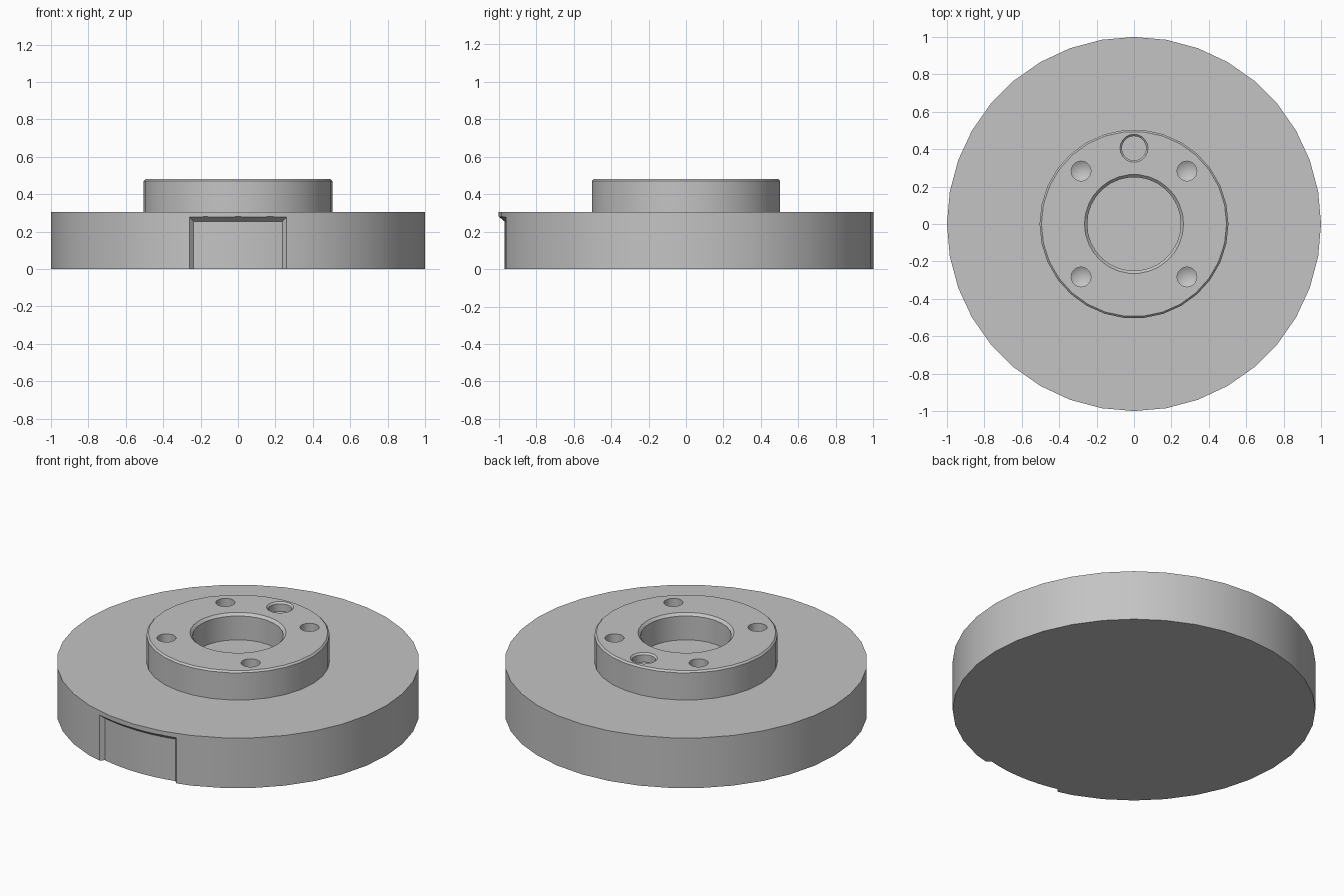
import bpy
import bmesh
from math import sin, cos, pi, radians

cube = bpy.data.objects.get("Cube")
if cube:
    bpy.data.objects.remove(cube, do_unlink=True)

grey = bpy.data.materials.new("machined_grey")
grey.use_nodes = True
color = (0.55, 0.55, 0.55, 1)
grey.diffuse_color = color
grey.node_tree.nodes["Principled BSDF"].inputs["Base Color"].default_value = color


def finish(name, bm):
    bmesh.ops.recalc_face_normals(bm, faces=bm.faces)
    mesh = bpy.data.meshes.new(name)
    bm.to_mesh(mesh)
    bm.free()
    obj = bpy.data.objects.new(name, mesh)
    bpy.context.collection.objects.link(obj)
    mesh.materials.append(grey)
    return obj


def lathe(name, profile, sides, center=(0, 0)):
    """Closed solid turned around z; the profile runs from axis to axis."""
    bm = bmesh.new()
    rings = []
    for r, z in profile:
        count = sides if r > 0 else 1
        rings.append([bm.verts.new((center[0] + r * cos(2 * pi * i / sides),
                                    center[1] + r * sin(2 * pi * i / sides), z))
                      for i in range(count)])
    # flat end caps are single polygons, pointed ends are fans
    for a, b in zip(rings, rings[1:]):
        flat = abs(a[0].co.z - b[0].co.z) < 1e-6
        if flat and min(len(a), len(b)) == 1:
            bm.faces.new(a if len(a) > 1 else b)
            bm.verts.remove(a[0] if len(a) == 1 else b[0])
            continue
        for i in range(sides):
            j = (i + 1) % sides
            quad = [a[i % len(a)], a[j % len(a)], b[j % len(b)], b[i % len(b)]]
            bm.faces.new(list(dict.fromkeys(quad)))
    return finish(name, bm)


def cut(target, cutter):
    mod = target.modifiers.new("cut", "BOOLEAN")
    mod.operation = "DIFFERENCE"
    mod.solver = "EXACT"
    mod.object = cutter
    bpy.context.view_layer.objects.active = target
    bpy.ops.object.modifier_apply(modifier=mod.name)
    bpy.data.objects.remove(cutter, do_unlink=True)


# Wide base disc
disc = lathe("base_disc", [(0, 0), (1, 0), (1, 0.305), (0, 0.305)], 36)

# Curved recess with sloping walls, cut into the front rim
bm = bmesh.new()
steps = 8
sections = []
for i in range(steps + 1):
    t = 2 * i / steps - 1
    ring = []
    for r, half, top in ((0.97, 0.24, 0.255), (1.03, 0.29, 0.305)):
        a = t * half / r
        for z in (-0.05, top):
            ring.append(bm.verts.new((r * sin(a), -r * cos(a), z)))
    sections.append([ring[0], ring[1], ring[3], ring[2]])
for a, b in zip(sections, sections[1:]):
    for k in range(4):
        n = (k + 1) % 4
        bm.faces.new((a[k], a[n], b[n], b[k]))
bm.faces.new(sections[0])
bm.faces.new(sections[-1])
cut(disc, finish("recess_cutter", bm))

# Raised hub with chamfered rim and a central blind bore
hub = lathe("hub", [(0, 0.3), (0.505, 0.3), (0.505, 0.47), (0.495, 0.48),
                    (0.265, 0.48), (0.25, 0.465), (0.25, 0.32), (0, 0.32)], 30)

# Four drilled holes with pointed bottoms
for sx in (-1, 1):
    for sy in (-1, 1):
        cut(hub, lathe("drill_cutter",
                       [(0, 0.35), (0.053, 0.382), (0.053, 0.55), (0, 0.55)],
                       20, (sx * 0.283, sy * 0.283)))

# Shallow chamfered locating hole at the back
cut(hub, lathe("locating_cutter",
               [(0, 0.425), (0.065, 0.425), (0.065, 0.47), (0.085, 0.49),
                (0.085, 0.55), (0, 0.55)], 20, (0, 0.405)))

# Smooth the turned walls and keep the edges crisp
for obj in (disc, hub):
    bpy.ops.object.select_all(action="DESELECT")
    obj.select_set(True)
    bpy.context.view_layer.objects.active = obj
    bpy.ops.object.shade_smooth_by_angle(angle=radians(30))
